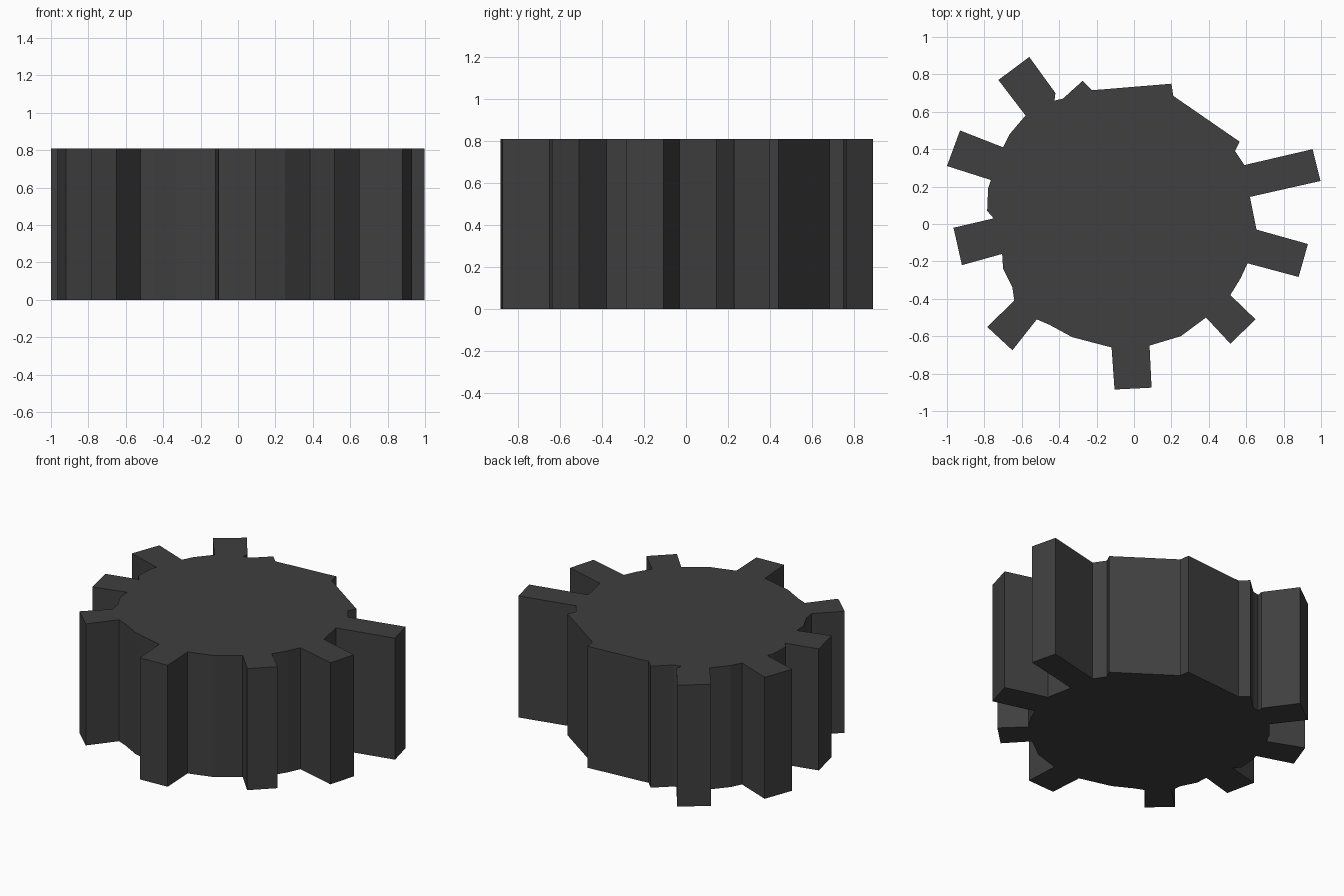
import bpy
import bmesh

HEIGHT = 0.81

# Each tooth: root, tip, tip, root (clockwise seen from above),
# followed by the rim points leading to the next tooth
segments = [
    # long right tooth
    ([(0.59, 0.315), (0.955, 0.40), (0.997, 0.23), (0.62, 0.145)], [(0.635, 0.07)]),
    ([(0.655, -0.03), (0.93, -0.107), (0.88, -0.283), (0.607, -0.21)], [(0.57, -0.29)]),
    ([(0.515, -0.38), (0.65, -0.51), (0.515, -0.64), (0.385, -0.50)], [(0.25, -0.60)]),
    # front tooth
    ([(0.083, -0.65), (0.094, -0.875), (-0.104, -0.885), (-0.12, -0.66)],
     [(-0.33, -0.605), (-0.45, -0.54)]),
    ([(-0.52, -0.51), (-0.65, -0.675), (-0.785, -0.55), (-0.64, -0.41)],
     [(-0.65, -0.34), (-0.70, -0.24)]),
    # left teeth
    ([(-0.705, -0.16), (-0.92, -0.22), (-0.965, -0.02), (-0.75, 0.03)],
     [(-0.785, 0.07), (-0.78, 0.19)]),
    ([(-0.765, 0.235), (-1.0, 0.31), (-0.93, 0.50), (-0.70, 0.41)],
     [(-0.665, 0.48)]),
    # back left tooth, then the broad irregular back rim
    ([(-0.58, 0.58), (-0.725, 0.77), (-0.56, 0.893), (-0.42, 0.70)],
     [(-0.425, 0.66), (-0.38, 0.67), (-0.275, 0.765), (-0.225, 0.715),
      (0.20, 0.75), (0.21, 0.685), (0.565, 0.44), (0.54, 0.39)]),
]
outline = [p for tooth, rim in segments for p in tooth + rim]

# Extrude the outline into a solid gear
bm = bmesh.new()
base = bm.faces.new([bm.verts.new((x, y, 0)) for x, y in outline])
ext = bmesh.ops.extrude_face_region(bm, geom=[base], use_keep_orig=True)
top = [v for v in ext["geom"] if isinstance(v, bmesh.types.BMVert)]
bmesh.ops.translate(bm, verts=top, vec=(0, 0, HEIGHT))
bmesh.ops.triangulate(bm, faces=[f for f in bm.faces if len(f.verts) > 4])
bmesh.ops.recalc_face_normals(bm, faces=bm.faces)
mesh = bpy.data.meshes.new("gear")
bm.to_mesh(mesh)
bm.free()
gear = bpy.data.objects.new("gear", mesh)
bpy.context.collection.objects.link(gear)

# Dark metal colour
dark = bpy.data.materials.new("dark_metal")
dark.diffuse_color = (0.05, 0.05, 0.05, 1)
mesh.materials.append(dark)
